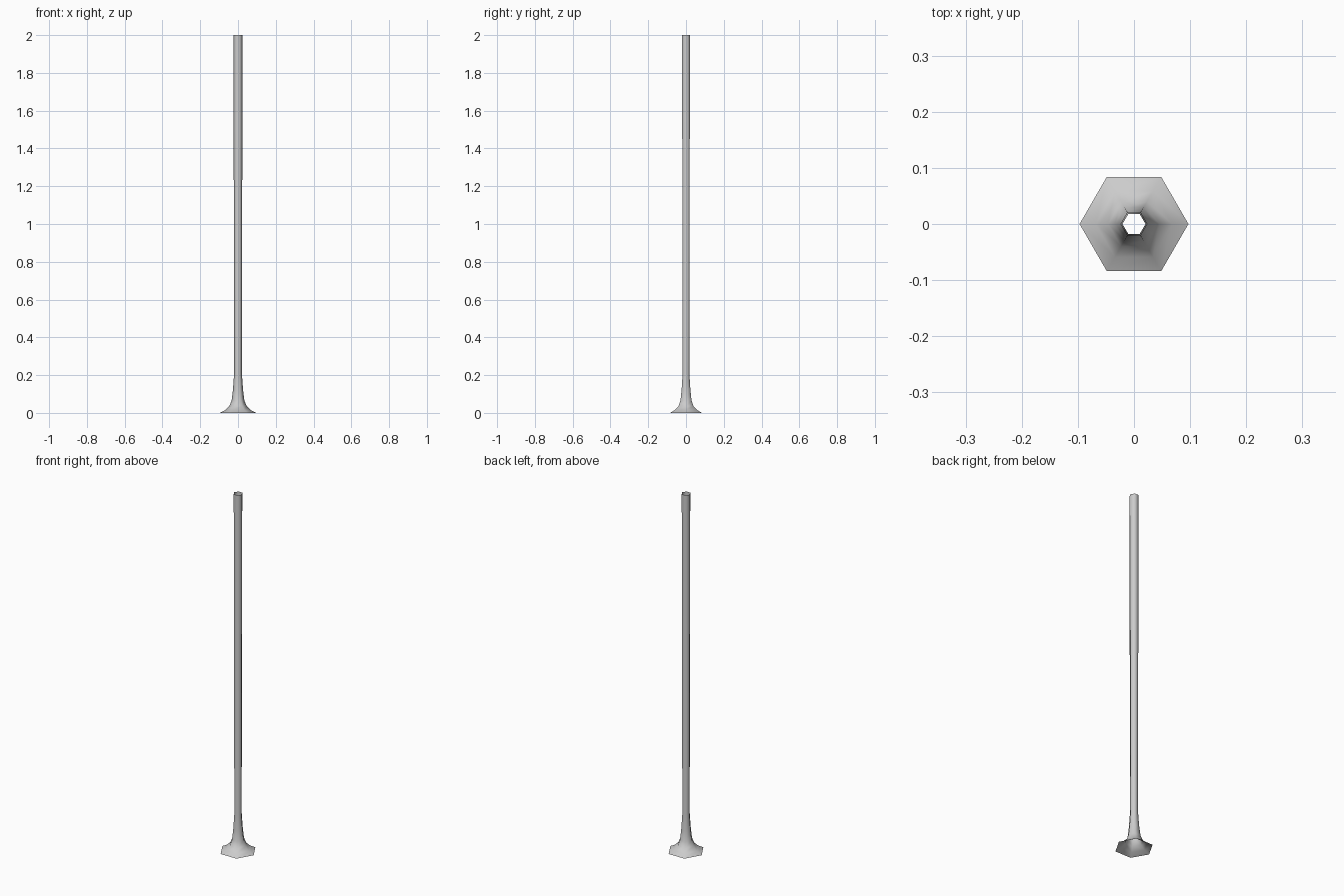
import bpy, bmesh
from math import cos, sin, radians

if "Cube" in bpy.data.objects:
    bpy.data.objects.remove(bpy.data.objects["Cube"])

# Half-profile of the hollow post: (radius, height)
profile = [(0.097, 0.0), (0.068, 0.015), (0.046, 0.036), (0.034, 0.065),
           (0.027, 0.12), (0.0205, 0.21), (0.0240, 2.0)]
SIDES = 6

# Open six-sided tube with flared foot
bm = bmesh.new()
rings = [[bm.verts.new((r * cos(radians(60 * i)), r * sin(radians(60 * i)), z))
          for i in range(SIDES)] for r, z in profile]
for low, high in zip(rings, rings[1:]):
    for i in range(SIDES):
        j = (i + 1) % SIDES
        bm.faces.new((low[i], low[j], high[j], high[i]))
bm.normal_update()

mesh = bpy.data.meshes.new("flared_post")
bm.to_mesh(mesh)
bm.free()
post = bpy.data.objects.new("flared_post", mesh)
bpy.context.collection.objects.link(post)

# Soft shading across the facets
for p in mesh.polygons:
    p.use_smooth = True
